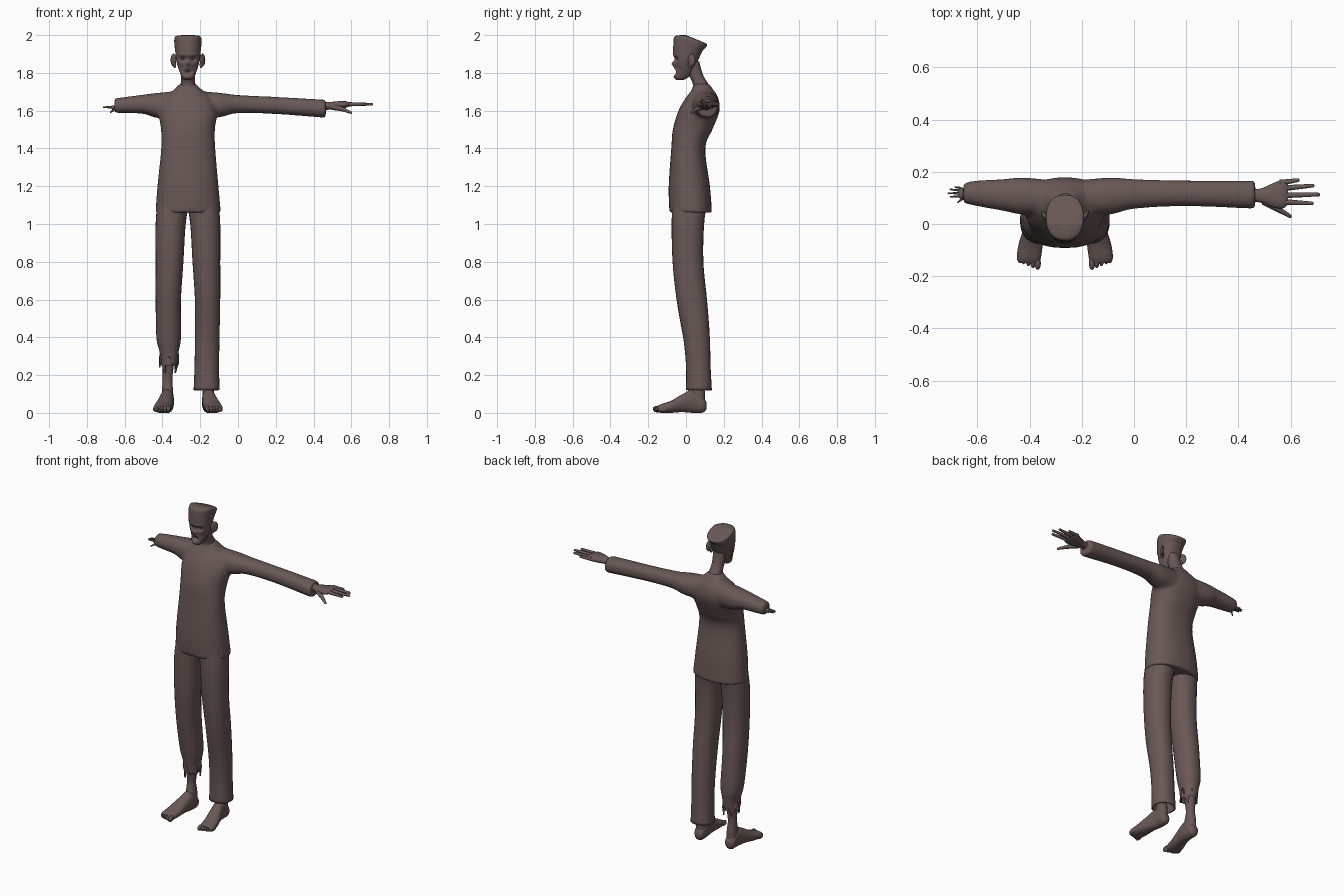
import bpy, bmesh, math
from mathutils import Vector, Matrix

cube = bpy.data.objects.get("Cube")
if cube:
    bpy.data.objects.remove(cube)

MID = -0.265          # centre line of the body
SIDES = 28
made = []

clay = bpy.data.materials.new("dusty_brown")
clay.use_nodes = True
colour = (0.14, 0.098, 0.092, 1)
clay.diffuse_color = colour
shader = clay.node_tree.nodes["Principled BSDF"]
shader.inputs["Base Color"].default_value = colour
shader.inputs["Roughness"].default_value = 0.8


def finish(bm, name):
    bmesh.ops.recalc_face_normals(bm, faces=bm.faces)
    mesh = bpy.data.meshes.new(name)
    bm.to_mesh(mesh)
    bm.free()
    mesh.materials.append(clay)
    obj = bpy.data.objects.new(name, mesh)
    bpy.context.collection.objects.link(obj)
    made.append(obj)
    return obj


def blend(a, b, c, d, t):
    """Catmull-Rom step between b and c."""
    return [q + 0.5 * t * (r - p + t * (2*p - 5*q + 4*r - s + t * (3*(q - r) + s - p)))
            for p, q, r, s in zip(a, b, c, d)]


def loft(bm, rings, axis, side=0, steps=5, power=2.2, caps=(True, True)):
    """Skin rings of (position, low, high, low, high); side mirrors about MID."""
    last = len(rings) - 1
    fine = []
    for i in range(last):
        four = [rings[min(max(i + k, 0), last)] for k in (-1, 0, 1, 2)]
        fine += [blend(*four, n / steps) for n in range(steps)]
    fine.append(rings[last])
    loops = []
    for pos, a0, a1, b0, b1 in fine:
        loop = []
        for k in range(SIDES):
            ang = math.tau * k / SIDES
            c, s = math.cos(ang), math.sin(ang)
            u = math.copysign(abs(c) ** (2 / power), c) * (a1 - a0) / 2 + (a0 + a1) / 2
            v = math.copysign(abs(s) ** (2 / power), s) * (b1 - b0) / 2 + (b0 + b1) / 2
            p = {"x": (pos, u, v), "y": (u, pos, v), "z": (u, v, pos)}[axis]
            if side:
                p = (MID + side * p[0], p[1], p[2])
            loop.append(bm.verts.new(p))
        loops.append(loop)
    for one, two in zip(loops, loops[1:]):
        for k in range(SIDES):
            j = (k + 1) % SIDES
            bm.faces.new((one[k], one[j], two[j], two[k]))
    for wanted, loop in zip(caps, (loops[0], loops[-1])):
        if wanted:
            bm.faces.new(loop)
    return loops


def blob(bm, centre, size, turn=0):
    m = Matrix.Translation(centre) @ Matrix.Rotation(turn, 4, 'Z') @ Matrix.Diagonal((*size, 1))
    bmesh.ops.create_uvsphere(bm, u_segments=16, v_segments=10, radius=1, matrix=m)


def finger(bm, start, end, r0, r1):
    a, b = Vector(start), Vector(end)
    d = b - a
    m = Matrix.Translation((a + b) / 2) @ d.to_track_quat('Z', 'Y').to_matrix().to_4x4()
    bmesh.ops.create_cone(bm, cap_ends=True, segments=12, radius1=r0, radius2=r1,
                          depth=d.length, matrix=m)
    blob(bm, b, (r1, r1, r1))


def push(bm, centre, radius, offset):
    """Softly move the skin around a point."""
    for v in bm.verts:
        d = [(v.co[k] - centre[k]) / radius[k] for k in range(3)]
        v.co.y += offset * math.exp(-sum(q * q for q in d))


# shirt: torso and both sleeves fused into one skin
bm = bmesh.new()
loft(bm, [(1.06, -.437, -.09, -.088, .138), (1.2, -.427, -.103, -.092, .127),
          (1.4, -.407, -.12, -.078, .102), (1.5, -.408, -.122, -.07, .14),
          (1.6, -.42, -.11, -.04, .178), (1.67, -.39, -.14, 0, .17),
          (1.71, -.34, -.19, .03, .145), (1.745, -.305, -.225, .04, .12)], "z", power=2.3)
loft(bm, [(-.28, .03, .16, 1.55, 1.71), (-.1, .035, .178, 1.565, 1.695),
          (0, .058, .172, 1.587, 1.683), (.2, .068, .167, 1.582, 1.673),
          (.465, .058, .167, 1.562, 1.658)], "x")
loft(bm, [(-.25, .03, .16, 1.55, 1.71), (-.42, .035, .178, 1.56, 1.695),
          (-.5, .05, .172, 1.583, 1.685), (-.6, .068, .167, 1.587, 1.672),
          (-.655, .08, .157, 1.588, 1.665)], "x")
shirt = finish(bm, "shirt")
remesh = shirt.modifiers.new("fuse", 'REMESH')
remesh.mode = 'VOXEL'
remesh.voxel_size = 0.009
remesh.use_smooth_shade = True
relax = shirt.modifiers.new("relax", 'SMOOTH')
relax.factor = 0.5
relax.iterations = 8

# trousers: whole leg on the left, torn leg on the right
thigh = [(1.13, -.01, .16, -.07, .115), (1, .012, .171, -.076, .096),
         (.8, .024, .171, -.071, .092), (.6, .037, .171, -.05, .111),
         (.4, .037, .167, -.015, .126)]
whole = thigh + [(.25, .035, .165, 0, .13), (.12, .03, .167, 0, .137)]
torn = thigh + [(.32, .05, .15, 0, .12), (.24, .055, .145, .01, .112)]
for side, rings, name in ((1, whole, "left"), (-1, torn, "right")):
    bm = bmesh.new()
    loops = loft(bm, rings, "z", side, caps=(True, False))
    if side < 0:
        for k, v in enumerate(loops[-1]):
            v.co.z += 0.045 * (k % 4 in (1, 2)) + 0.03 * math.sin(k)
    leg = finish(bm, name + "_trouser_leg")
    cloth = leg.modifiers.new("cloth", 'SOLIDIFY')
    cloth.thickness = 0.008

    # bare shin, foot and toes
    bm = bmesh.new()
    loft(bm, [(.4, .065, .135, .02, .1), (.28, .072, .136, .025, .1),
              (.18, .083, .134, .038, .09), (.11, .078, .138, .025, .1),
              (.04, .078, .14, .01, .1)], "z", side)
    finish(bm, name + "_shin")
    bm = bmesh.new()
    loft(bm, [(.108, .09, .125, .02, .055), (.09, .077, .14, .002, .085),
              (.04, .074, .145, 0, .125), (-.02, .078, .16, .004, .098),
              (-.08, .085, .178, 0, .064), (-.13, .092, .184, 0, .047),
              (-.15, .1, .175, .006, .036)], "y", side)
    for n in range(5):
        x = MID + side * (.104 + .018 * n)
        blob(bm, (x, -.15 + .007 * n, .02), (.012 - .001 * n, .026, .018 - .001 * n))
    finish(bm, name + "_foot")

# neck
bm = bmesh.new()
loft(bm, [(1.68, -.05, .05, .03, .14), (1.74, -.039, .039, .036, .118),
          (1.79, -.036, .036, .014, .09), (1.86, -.04, .04, -.01, .07)], "z", 1)
finish(bm, "neck")

# head with sloping flat crown, brow, sockets, nose and open mouth
SIDES = 64
bm = bmesh.new()
loft(bm, [(1.762, -.02, .02, -.05, -.015), (1.775, -.033, .033, -.06, .01),
          (1.8, -.042, .042, -.063, .035), (1.83, -.053, .053, -.062, .052),
          (1.87, -.063, .063, -.062, .066), (1.91, -.067, .067, -.068, .084),
          (1.95, -.071, .071, -.067, .104), (1.985, -.072, .072, -.064, .112),
          (1.997, -.06, .06, -.053, .1), (2, -.02, .02, -.02, .04)],
     "z", 1, steps=8, power=2.3)
for v in bm.verts:
    if v.co.z > 1.92:
        v.co.z -= max(0, v.co.y) * 0.4 * (v.co.z - 1.92) / 0.08
for s in (-1, 1):
    push(bm, (MID + s * .027, -.06, 1.872), (.016, .04, .012), .018)
    push(bm, (MID + s * .028, -.06, 1.896), (.022, .04, .008), -.005)
    push(bm, (MID + s * .036, -.05, 1.825), (.014, .04, .02), .008)
push(bm, (MID, -.065, 1.848), (.011, .04, .013), -.015)
push(bm, (MID, -.065, 1.804), (.018, .04, .012), .024)
push(bm, (MID, -.06, 1.778), (.018, .04, .01), -.005)
finish(bm, "head")
SIDES = 28

# ears and eyes
for s, name in ((-1, "right"), (1, "left")):
    bm = bmesh.new()
    blob(bm, (MID + s * .077, .03, 1.868), (.009, .023, .034), s * -.6)
    blob(bm, (MID + s * .07, .022, 1.843), (.008, .012, .018))
    finish(bm, name + "_ear")
    bm = bmesh.new()
    blob(bm, (MID + s * .026, -.033, 1.872), (.011, .011, .009))
    finish(bm, name + "_eye")


# hands: the right one is a small withered copy
def hand(name, matrix):
    bm = bmesh.new()
    loft(bm, [(.42, .085, .135, 1.6, 1.645), (.48, .083, .135, 1.605, 1.645),
              (.53, .065, .155, 1.608, 1.65), (.57, .06, .17, 1.615, 1.65),
              (.59, .075, .16, 1.623, 1.643)], "x")
    for y, tip_x, tip_y in ((.158, .628, .168), (.136, .685, .147),
                            (.11, .707, .113), (.085, .682, .079)):
        finger(bm, (.56, y, 1.634), (tip_x, tip_y, 1.634), .012, .007)
    finger(bm, (.5, .09, 1.622), (.555, .055, 1.607), .018, .011)
    finger(bm, (.555, .055, 1.607), (.598, .03, 1.59), .011, .007)
    bm.transform(matrix)
    finish(bm, name)


hand("left_hand", Matrix())
shrink = Matrix.Diagonal((-.34, .42, .6, 1))
hand("right_hand", Matrix.Translation((-.472, .071, .638)) @ shrink)

# smooth shading with crisp hems
bpy.ops.object.select_all(action='DESELECT')
for obj in made:
    obj.select_set(True)
bpy.context.view_layer.objects.active = shirt
bpy.ops.object.shade_smooth_by_angle(angle=math.radians(50))
